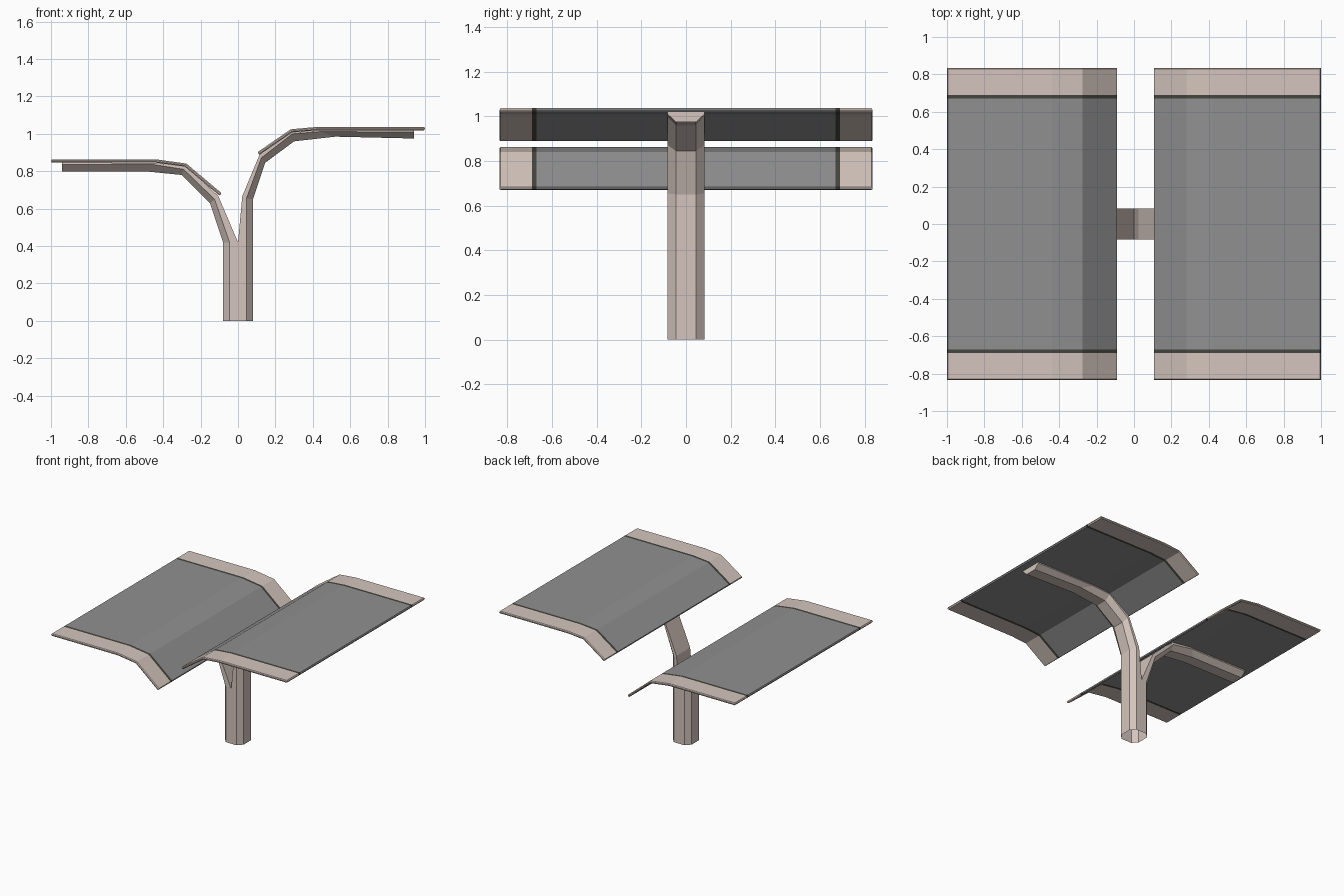
import bpy, bmesh
from mathutils import Vector

if "Cube" in bpy.data.objects:
    bpy.data.objects.remove(bpy.data.objects["Cube"])


def material(name, rgb):
    m = bpy.data.materials.new(name)
    m.diffuse_color = (*rgb, 1)
    m.use_nodes = True
    m.node_tree.nodes["Principled BSDF"].inputs["Base Color"].default_value = m.diffuse_color
    return m


BEIGE = material("beige", (0.66, 0.56, 0.51))
GREY = material("grey", (0.28, 0.28, 0.28))
DARK = material("dark stripe", (0.06, 0.06, 0.05))


def finish(bm, name, mats):
    bmesh.ops.remove_doubles(bm, verts=bm.verts, dist=1e-5)
    bmesh.ops.recalc_face_normals(bm, faces=bm.faces)
    me = bpy.data.meshes.new(name)
    bm.to_mesh(me)
    bm.free()
    for m in mats:
        me.materials.append(m)
    ob = bpy.data.objects.new(name, me)
    bpy.context.collection.objects.link(ob)
    return ob


# Forked post: each half is a half octagon swept along a bending arm.
# Stations hold (x, z) of the outer, chamfer and inner lines.
LEFT = [((-.08, 0), (-.045, 0), (0, 0)),
        ((-.08, .42), (-.045, .42), (0, .42)),
        ((-.15, .63), (-.125, .65), (-.105, .667)),
        ((-.30, .78), (-.29, .81), (-.275, .825)),
        ((-.50, .80), (-.46, .837), (-.44, .845)),
        ((-.94, .80), (-.94, .837), (-.94, .846))]
RIGHT = [((.08, 0), (.045, 0), (0, 0)),
         ((.08, .42), (.045, .42), (0, .42)),
         ((.08, .65), (.045, .655), (.023, .667)),
         ((.145, .845), (.125, .872), (.115, .888)),
         ((.30, .96), (.29, 1.0), (.275, 1.006)),
         ((.52, .985), (.44, 1.012), (.42, 1.018)),
         ((.94, .975), (.94, 1.01), (.94, 1.019))]


def arm(bm, stations):
    rings = []
    for o, m, i in stations:
        pts = [(i, -.083), (m, -.083), (o, -.045), (o, .045), (m, .083), (i, .083)]
        rings.append([bm.verts.new((p[0], y, p[1])) for p, y in pts])
    for k, (a, b) in enumerate(zip(rings, rings[1:])):
        # The trunk below the fork stays open where both halves meet
        for j in range(5 if k == 0 else 6):
            n = (j + 1) % 6
            bm.faces.new((a[j], a[n], b[n], b[j]))
    bm.faces.new(rings[-1])


bm = bmesh.new()
arm(bm, LEFT)
arm(bm, RIGHT)
finish(bm, "forked_post", [BEIGE])


# Canopies: a thin folded sheet with chamfered rim, banded along y
def canopy(name, path, half=0.009):
    pts = [Vector(p) for p in path]
    top, low = [], []
    for i, p in enumerate(pts):
        d = (pts[min(i + 1, len(pts) - 1)] - pts[max(i - 1, 0)]).normalized()
        n = Vector((-d.y, d.x))
        if n.y < 0:
            n = -n
        # Pull the flat faces in a little at both ends so the rim is chamfered
        s = d * (half * 0.5) * ((i == 0) - (i == len(pts) - 1))
        top.append(p + n * half + s)
        low.append(p - n * half + s)
    outline = top + [pts[-1]] + low[::-1] + [pts[0]]
    mids = pts + [pts[-1]] + pts[::-1] + [pts[0]]
    bm = bmesh.new()
    rings = []
    for y in (-.835, -.83, -.69, -.67, .67, .69, .83, .835):
        k = 0.35 if abs(y) > .832 else 1
        rings.append([bm.verts.new((q.x, y, q.y)) for q in
                      (m.lerp(o, k) for m, o in zip(mids, outline))])
    count = len(outline)
    for a, b in zip(rings, rings[1:]):
        y = abs(a[0].co.y + b[0].co.y) / 2
        for j in range(count):
            n = (j + 1) % count
            f = bm.faces.new((a[j], a[n], b[n], b[j]))
            f.material_index = 1 if y < .6 else 2 if y < .689 else 0
    bm.faces.new(rings[0])
    bm.faces.new(rings[-1])
    finish(bm, name, [BEIGE, GREY, DARK])


canopy("left_canopy", [(-1, .855), (-.44, .855), (-.28, .833), (-.092, .675)])
canopy("right_canopy", [(1, 1.028), (.42, 1.028), (.285, 1.016), (.108, .894)])
